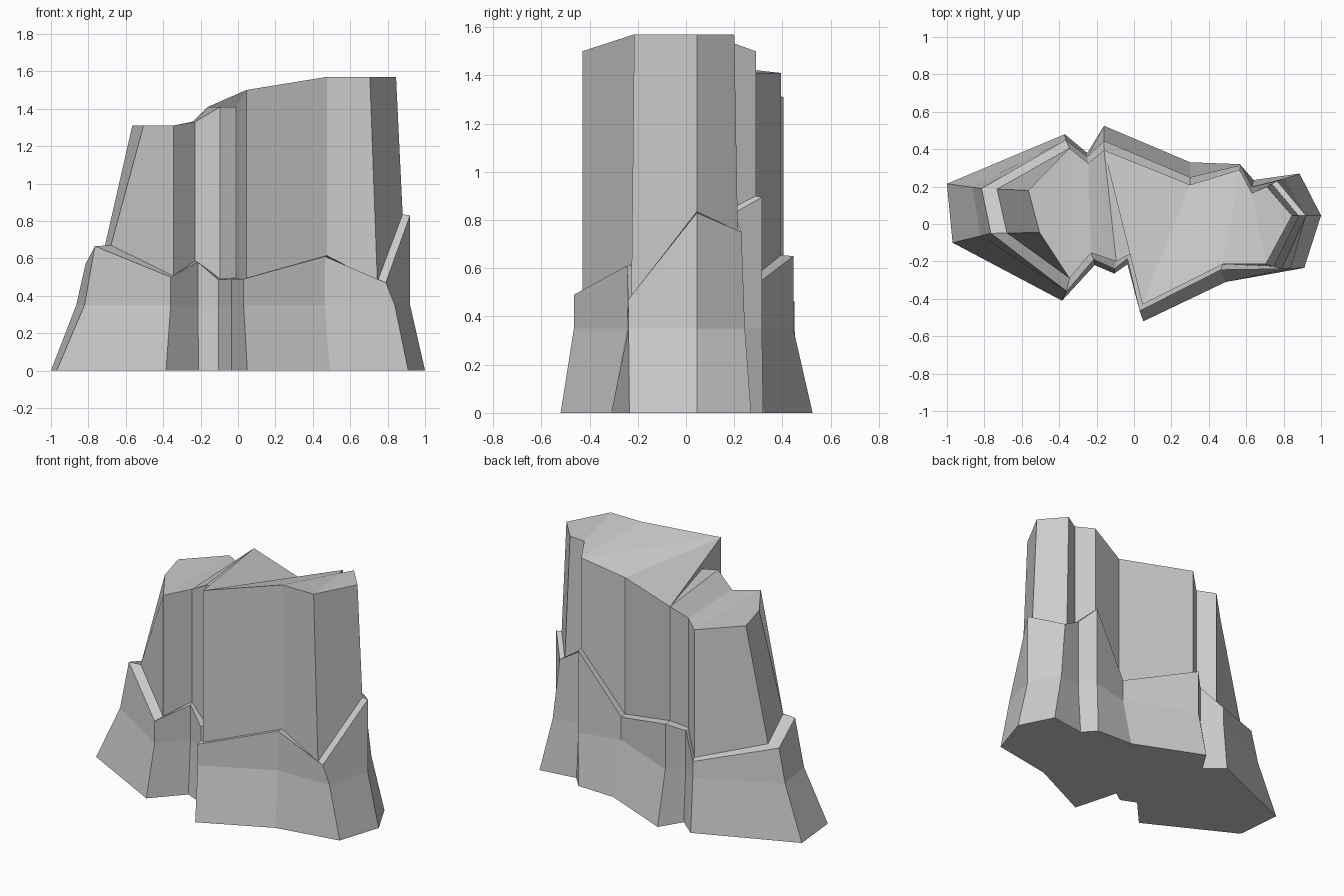
import bpy, bmesh
from mathutils import Vector

# Outline corners run counter-clockwise from the back-left corner, 17 per ring
base = [(-1, .215), (-.97, -.10), (-.385, -.41), (-.21, -.22), (-.105, -.265),
        (-.035, -.215), (.05, -.52), (.49, -.31), (.91, -.235), (1, .045),
        (.885, .27), (.64, .235), (.565, .32), (.30, .33), (-.16, .525),
        (-.25, .38), (-.37, .48)]
# Outer rim of the broken ledge
ledge = [(-.815, .19, .57), (-.765, -.05, .665), (-.36, -.36, .50), (-.215, -.19, .58),
         (-.105, -.24, .485), (-.035, -.185, .49), (.03, -.465, .49), (.465, -.245, .61),
         (.79, -.24, .47), (.92, .045, .83), (.765, .23, .75), (.63, .20, .83),
         (.57, .315, .895), (.30, .25, .50), (-.16, .445, .65), (-.25, .36, .60),
         (-.365, .45, .46)]
# Summit rim
summit = [(-.565, .18, 1.31), (-.505, -.045, 1.31), (-.345, -.29, 1.31), (-.23, -.155, 1.33),
          (-.095, -.20, 1.41), (-.01, -.155, 1.41), (.045, -.43, 1.50), (.475, -.215, 1.57),
          (.705, -.215, 1.57), (.845, .045, 1.57), (.71, .20, 1.57), (.63, .165, 1.545),
          (.565, .29, 1.50), (.30, .21, 1.41), (-.16, .395, 1.41), (-.245, .325, 1.33),
          (-.345, .405, 1.31)]
# Corners whose walls lean instead of standing upright
foot_lean = {0: .73, 1: .73, 8: .6, 10: .65}
wall_lean = {0: .33, 1: .33, 8: .53, 9: .53, 10: .5}

foot = [Vector((x, y, 0)) for x, y in base]
ledge = [Vector(p) for p in ledge]
summit = [Vector(p) for p in summit]


def between(lower, upper, lean, heights):
    """Ring part-way from lower to upper in plan, at the given heights."""
    ring = []
    for i, (a, b) in enumerate(zip(lower, upper)):
        p = a.lerp(b, lean.get(i, 1))
        p.z = heights[i]
        ring.append(p)
    return ring


n = len(base)
shoulder = between(foot, ledge, foot_lean, [.35] * n)
inner = between(ledge, summit, wall_lean, [p.z + .005 for p in ledge])

# Rock body: rings joined by wall strips
bm = bmesh.new()
rings = [[bm.verts.new(p) for p in r] for r in (foot, shoulder, ledge, inner, summit)]
for lo, hi in zip(rings, rings[1:]):
    for i in range(n):
        j = (i + 1) % n
        bm.faces.new((lo[i], lo[j], hi[j], hi[i]))
bm.faces.new(rings[0][::-1])

# Faceted summit spanning front rim to back rim
for f in [(0, 1, 2, 16), (2, 3, 15, 16), (3, 4, 14, 15), (4, 5, 14), (5, 6, 14),
          (6, 13, 14), (6, 12, 13), (6, 7, 12), (7, 8, 11, 12), (8, 9, 10, 11)]:
    bm.faces.new([rings[-1][i] for i in f])

bmesh.ops.recalc_face_normals(bm, faces=bm.faces[:])
mesh = bpy.data.meshes.new("cliff_rock")
bm.to_mesh(mesh)
bm.free()
bpy.context.collection.objects.link(bpy.data.objects.new("cliff_rock", mesh))
